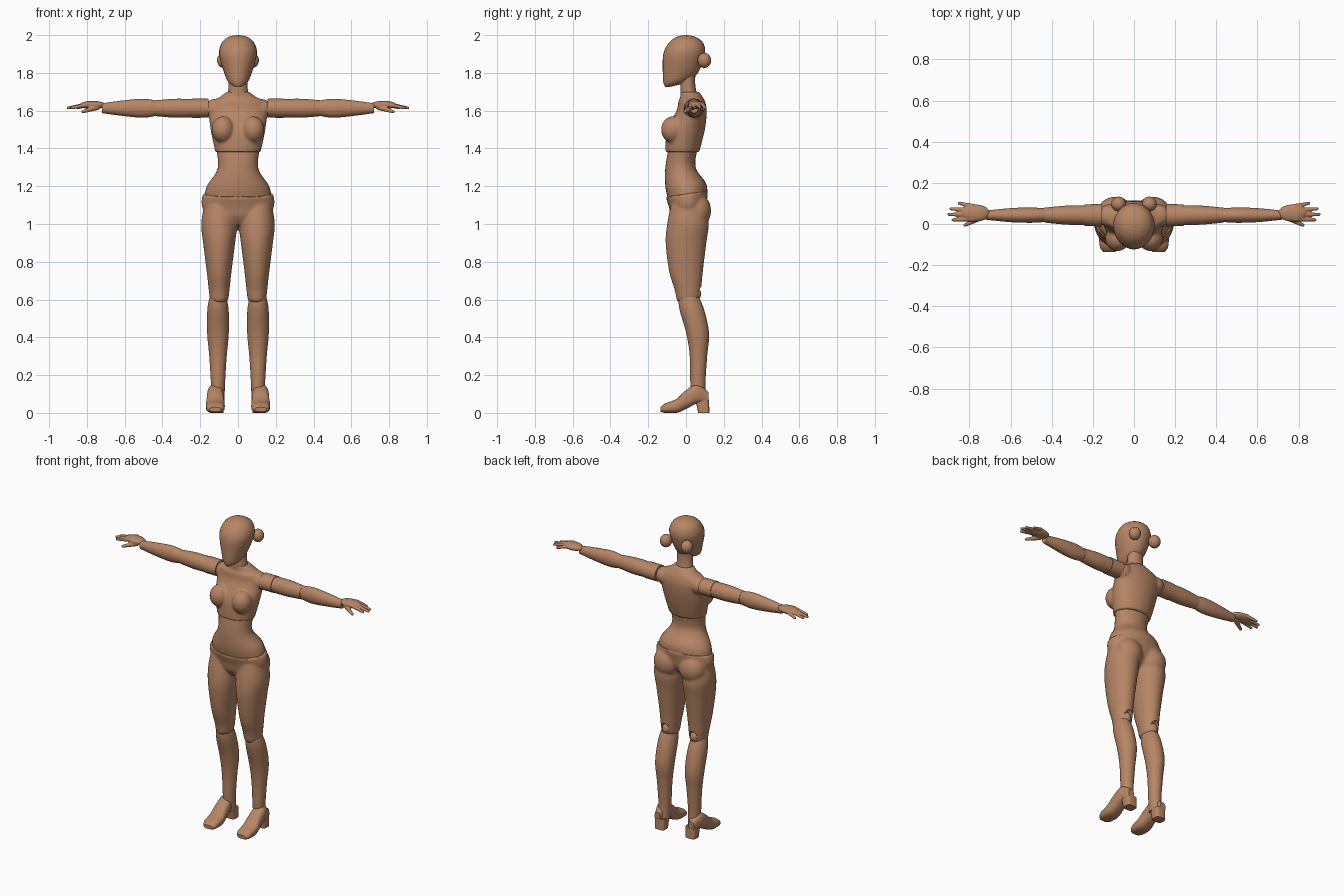
import bpy, bmesh, math
from mathutils import Matrix, Vector

cube = bpy.data.objects.get("Cube")
if cube:
    bpy.data.objects.remove(cube)

skin = bpy.data.materials.new("warm brown")
skin.use_nodes = True
TONE = (0.47, 0.235, 0.13, 1)
skin.diffuse_color = TONE
skin.node_tree.nodes["Principled BSDF"].inputs["Base Color"].default_value = TONE

SIDES = 32
STEPS = 6


def spline(rows):
    """Smooth interpolation through rows of equal length."""
    rows = [Vector(row) for row in rows]
    result = []
    for i, (start, end) in enumerate(zip(rows, rows[1:])):
        before = rows[max(i - 1, 0)]
        after = rows[min(i + 2, len(rows) - 1)]
        leave, arrive = (end - before) / 2, (after - start) / 2
        for k in range(STEPS):
            t = k / STEPS
            blend = t * t * (3 - 2 * t)
            result.append(start.lerp(end, blend)
                          + leave * t * (1 - t) ** 2 - arrive * t * t * (1 - t))
    return result + [rows[-1]]


def squircle(value, power):
    return math.copysign(abs(value) ** (2 / power), value)


def loft(bm, axis, rows, centre=0, side=1, power=2, tilt=0):
    """Each row: position on the axis, half width, offset and half depth."""
    rings = []
    for along, width, offset, depth in spline(rows):
        ring = []
        for k in range(SIDES):
            angle = math.tau * k / SIDES
            a = centre + width * squircle(math.cos(angle), power)
            b = offset + depth * squircle(math.sin(angle), power)
            x, y, z = {"x": (along, a, b), "y": (a, along, b), "z": (a, b, along)}[axis]
            ring.append(bm.verts.new((side * x, y, z + tilt * y)))
        rings.append(ring)
    for lower, upper in zip(rings, rings[1:]):
        for k in range(SIDES):
            n = (k + 1) % SIDES
            bm.faces.new((lower[k], lower[n], upper[n], upper[k]))
    bm.faces.new(rings[0])
    bm.faces.new(rings[-1])


def ball(bm, centre, radii, side=1):
    x, y, z = centre
    place = Matrix.Translation((side * x, y, z)) @ Matrix.Diagonal((*radii, 1))
    bmesh.ops.create_uvsphere(bm, u_segments=SIDES, v_segments=SIDES // 2,
                              radius=1, matrix=place)


def finger(bm, start, end, thick, thin, side):
    """Tapered rod with a rounded tip."""
    flip = Vector((side, 1, 1))
    start, end = Vector(start) * flip, Vector(end) * flip
    span = end - start
    turn = span.to_track_quat('Z', 'Y').to_matrix().to_4x4()
    bmesh.ops.create_cone(bm, cap_ends=True, segments=SIDES // 2, radius1=thick,
                          radius2=thin, depth=span.length,
                          matrix=Matrix.Translation((start + end) / 2) @ turn)
    ball(bm, end, (thin, thin, thin))


def finish(name, bm, voxel=0, cutter=None):
    """Make the object, blend its shells if asked, and shade it."""
    bmesh.ops.recalc_face_normals(bm, faces=bm.faces)
    mesh = bpy.data.meshes.new(name)
    bm.to_mesh(mesh)
    bm.free()
    obj = bpy.data.objects.new(name, mesh)
    bpy.context.scene.collection.objects.link(obj)
    if voxel:
        blend = obj.modifiers.new("blend", 'REMESH')
        blend.mode, blend.voxel_size = 'VOXEL', voxel
        soften = obj.modifiers.new("soften", 'SMOOTH')
        soften.factor, soften.iterations = 0.5, 4
    if cutter:
        cut = obj.modifiers.new("notch", 'BOOLEAN')
        cut.object, cut.operation = cutter, 'DIFFERENCE'
    if obj.modifiers:
        graph = bpy.context.evaluated_depsgraph_get()
        baked = bpy.data.meshes.new_from_object(obj.evaluated_get(graph))
        obj.modifiers.clear()
        obj.data = baked
    obj.data.materials.clear()
    obj.data.materials.append(skin)
    bpy.ops.object.select_all(action='DESELECT')
    obj.select_set(True)
    bpy.context.view_layer.objects.active = obj
    bpy.ops.object.shade_smooth_by_angle(angle=math.radians(40))
    return obj


# Head: an egg with a forward chin
bm = bmesh.new()
loft(bm, "z", [(1.725, .015, -.1, .01), (1.75, .05, -.06, .06), (1.8, .073, -.03, .093),
               (1.9, .1, -.01, .11), (1.96, .085, 0, .09), (1.99, .05, 0, .05),
               (2, .01, 0, .01)])
finish("head", bm)

# Neck
bm = bmesh.new()
loft(bm, "z", [(1.64, .06, .02, .05), (1.73, .05, .01, .04), (1.8, .05, .01, .04)])
finish("neck", bm)

# Chest with bust and shoulder sockets
bm = bmesh.new()
loft(bm, "z", [(1.38, .12, -.02, .09), (1.5, .145, 0, .1), (1.6, .155, .03, .08),
               (1.65, .14, .03, .07), (1.67, .1, .03, .06), (1.7, .06, .02, .05)])
for side in (1, -1):
    ball(bm, (.08, -.07, 1.5), (.06, .062, .07), side)
    ball(bm, (.12, .04, 1.61), (.06, .056, .053), side)
finish("chest", bm, voxel=.008)

# Waist
bm = bmesh.new()
loft(bm, "z", [(1.12, .18, .01, .1), (1.2, .165, 0, .108), (1.3, .107, -.03, .08),
               (1.43, .12, -.01, .08)], tilt=.1)
finish("waist", bm)

# Temporary cutter for the notches behind the knees
bm = bmesh.new()
for side in (1, -1):
    ball(bm, (.1, .09, .635), (.034, .04, .038), side)
notch = finish("knee_notch_cutter", bm)
notch.hide_render = True

# Pelvis, buttocks and thighs blended into one part
bm = bmesh.new()
loft(bm, "z", [(1, .05, 0, .05), (1.05, .16, .01, .09), (1.1, .193, .01, .1),
               (1.16, .187, .005, .113)], tilt=.15)
for side in (1, -1):
    ball(bm, (.09, .06, 1.07), (.085, .073, .09), side)
    loft(bm, "z", [(1.1, .08, .01, .09), (1, .095, .01, .11), (.9, .085, 0, .108),
                   (.75, .066, 0, .09), (.65, .055, .01, .07), (.6, .048, .01, .06),
                   (.585, .03, 0, .04)], centre=.1, side=side)
finish("pelvis_and_thighs", bm, voxel=.009, cutter=notch)

for side, label in ((1, "left"), (-1, "right")):
    # Hair bun
    bm = bmesh.new()
    ball(bm, (.075, .097, 1.866), (.036, .036, .04), side)
    finish(label + "_hair_bun", bm)

    # Knee joint and shin
    bm = bmesh.new()
    ball(bm, (.1, .05, .63), (.028, .03, .034), side)
    finish(label + "_knee_joint", bm)
    bm = bmesh.new()
    loft(bm, "z", [(.63, .04, .01, .05), (.55, .056, .03, .065), (.42, .057, .062, .06),
                   (.3, .046, .066, .046), (.15, .037, .063, .04), (.06, .035, .07, .04)],
         centre=.106, side=side)
    finish(label + "_shin", bm, cutter=notch)

    # Shoe with a raised arch, and a block heel
    bm = bmesh.new()
    loft(bm, "y", [(-.135, .03, .018, .012), (-.11, .046, .025, .025),
                   (-.05, .05, .037, .037), (0, .045, .07, .05), (.06, .04, .1, .05),
                   (.12, .02, .08, .03)], centre=.12, side=side, power=2.6)
    finish(label + "_shoe", bm)
    bm = bmesh.new()
    loft(bm, "z", [(0, .034, .094, .03), (.07, .036, .086, .036)],
         centre=.11, side=side, power=4)
    finish(label + "_heel", bm)

    # Arm segments meeting at thin seams
    arm = {"shoulder": [(.155, .055, .05), (.24, .052, .051)],
           "upper_arm": [(.235, .048, .048), (.33, .046, .05), (.435, .036, .042)],
           "forearm": [(.43, .033, .04), (.5, .037, .05), (.6, .034, .042),
                       (.72, .022, .026)]}
    for part, rows in arm.items():
        bm = bmesh.new()
        loft(bm, "x", [(x, width, 1.613, height) for x, width, height in rows],
             centre=.043, side=side)
        finish(f"{label}_{part}", bm)

    # Hand: palm, fanned fingers and thumb
    bm = bmesh.new()
    ball(bm, (.77, .053, 1.63), (.07, .042, .022), side)
    for i, reach in enumerate((.88, .9, .89, .85)):
        finger(bm, (.78, .025 + .02 * i, 1.635), (reach, .02 + .027 * i, 1.615),
               .013, .008, side)
    finger(bm, (.74, .035, 1.62), (.82, -.005, 1.595), .016, .009, side)
    finish(label + "_hand", bm, voxel=.004)

bpy.data.objects.remove(notch)
